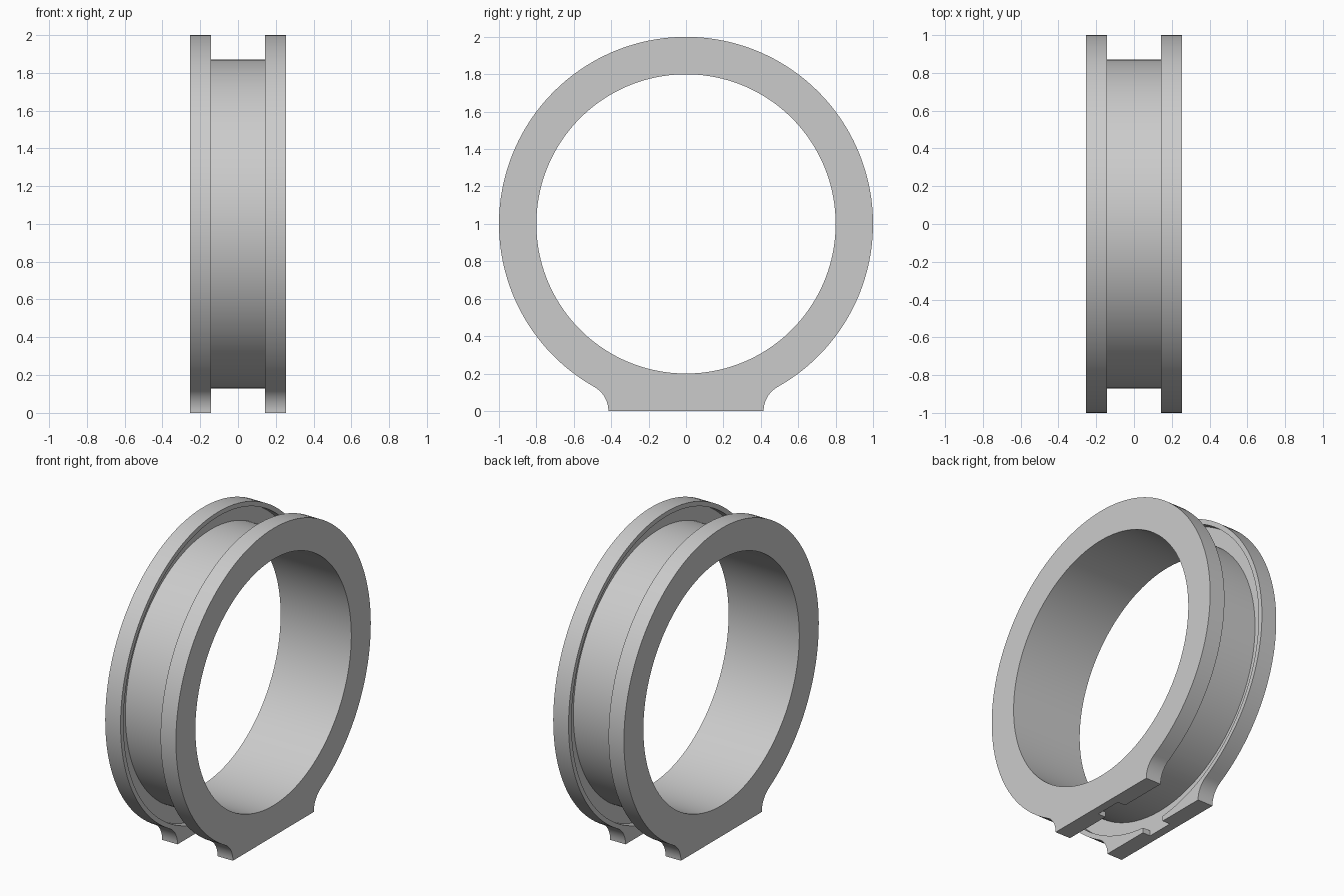
import bpy, bmesh
from math import sin, cos, pi, atan2, hypot

cube = bpy.data.objects.get("Cube")
if cube:
    bpy.data.objects.remove(cube)

HALF_WIDTH, INNER_FACE, RECESS_FLOOR = 0.254, 0.144, 0.2
BORE, DRUM, RECESS = 0.8, 0.87, 0.97
FOOT, FILLET = 0.415, 0.147

grey = bpy.data.materials.new("plain grey")
grey.use_nodes = True
colour = (0.6, 0.6, 0.6, 1)
grey.diffuse_color = colour
grey.node_tree.nodes["Principled BSDF"].inputs["Base Color"].default_value = colour


def flange_outline():
    """Points (y, z) about the ring centre: flat foot, fillet, round rim, fillet."""
    cy, cz = FOOT + FILLET, -1.0
    touch = atan2(-cz, -cy)                     # fillet angle where it meets the rim
    start = atan2(cz, cy)                       # rim angle at the same point
    foot = [(-FOOT + 2 * FOOT * i / 24, -1.0) for i in range(1, 24)]
    fillet = [(cy + FILLET * cos(a), cz + FILLET * sin(a))
              for a in (pi + (touch - pi) * i / 10 for i in range(11))]
    sweep = pi - 2 * start
    rim = [(cos(start + sweep * i / 128), sin(start + sweep * i / 128))
           for i in range(1, 128)]
    return foot + fillet + rim + [(-y, z) for y, z in reversed(fillet)]


# Ring with two flanges, a channel and undercut recesses
bm = bmesh.new()
loops = []
for y, z in flange_outline():
    rim = hypot(y, z)
    half = [(HALF_WIDTH, BORE), (HALF_WIDTH, rim), (INNER_FACE, rim),
            (INNER_FACE, RECESS), (RECESS_FLOOR, RECESS), (RECESS_FLOOR, DRUM)]
    section = half + [(-x, r) for x, r in reversed(half)]
    loops.append([bm.verts.new((x, y / rim * r, 1 + z / rim * r)) for x, r in section])
for a, b in zip(loops, loops[1:] + loops[:1]):
    for i in range(len(a)):
        j = (i + 1) % len(a)
        bm.faces.new((a[i], a[j], b[j], b[i]))
bmesh.ops.recalc_face_normals(bm, faces=bm.faces)
mesh = bpy.data.meshes.new("flanged_ring")
bm.to_mesh(mesh)
bm.free()
mesh.materials.append(grey)
ring = bpy.data.objects.new("flanged_ring", mesh)
bpy.context.collection.objects.link(ring)

# Slot through both feet, opening into the recesses
bpy.ops.mesh.primitive_cube_add(size=1, location=(0, 0, 0.02))
cutter = bpy.context.object
cutter.name = "foot_slot_cutter"
cutter.scale = (2 * RECESS_FLOOR - 0.002, 0.18, 0.1)
cutter.hide_render = True
cutter.data.materials.append(grey)

bpy.ops.object.select_all(action="DESELECT")
ring.select_set(True)
bpy.context.view_layer.objects.active = ring
slot = ring.modifiers.new("foot_slot", "BOOLEAN")
slot.operation = "DIFFERENCE"
slot.solver = "EXACT"
slot.object = cutter
bpy.ops.object.modifier_apply(modifier=slot.name)
bpy.data.objects.remove(cutter)
bpy.ops.object.shade_smooth_by_angle(angle=pi / 6)
